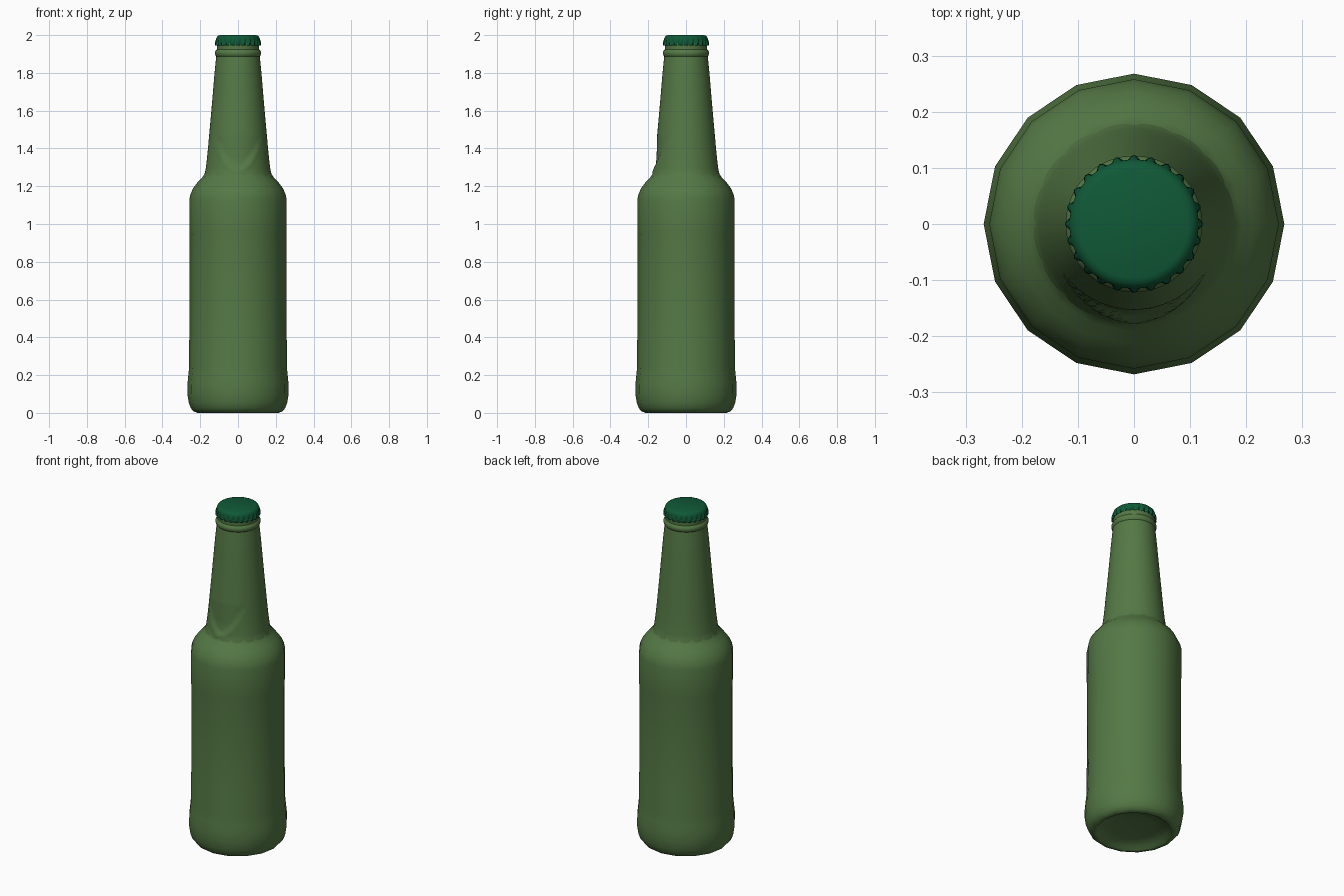
import bpy, bmesh, math

if "Cube" in bpy.data.objects:
    bpy.data.objects.remove(bpy.data.objects["Cube"])

def material(name, rgb):
    m = bpy.data.materials.new(name)
    m.diffuse_color = (*rgb, 1)
    m.use_nodes = True
    m.node_tree.nodes["Principled BSDF"].inputs["Base Color"].default_value = m.diffuse_color
    return m

glass = material("green_glass", (0.09, 0.19, 0.06))
cap_green = material("dark_green", (0.005, 0.1, 0.038))

def lathe(name, profile, sides, mat, shape=None):
    """Spin (radius, z) points round z; shape(r, z, angle) may alter the radius."""
    bm = bmesh.new()
    rings = []
    for r, z in profile:
        ring = []
        for i in range(sides):
            a = 2 * math.pi * i / sides
            q = shape(r, z, a) if shape else r
            ring.append(bm.verts.new((q * math.cos(a), q * math.sin(a), z)))
        rings.append(ring)
    for low, high in zip(rings, rings[1:]):
        for i in range(sides):
            j = (i + 1) % sides
            bm.faces.new((low[i], low[j], high[j], high[i]))
    bmesh.ops.remove_doubles(bm, verts=bm.verts, dist=1e-5)
    bmesh.ops.recalc_face_normals(bm, faces=bm.faces)
    me = bpy.data.meshes.new(name)
    bm.to_mesh(me)
    bm.free()
    ob = bpy.data.objects.new(name, me)
    bpy.context.collection.objects.link(ob)
    me.materials.append(mat)
    bpy.ops.object.select_all(action='DESELECT')
    ob.select_set(True)
    bpy.context.view_layer.objects.active = ob
    bpy.ops.object.shade_smooth_by_angle(angle=math.radians(40))
    return ob

def resample(points, step):
    out = [points[0]]
    for (r0, z0), (r1, z1) in zip(points, points[1:]):
        n = max(1, round((z1 - z0) / step))
        out += [(r0 + (r1 - r0) * k / n, z0 + (z1 - z0) * k / n) for k in range(1, n + 1)]
    return out

# Body: hollow base, bulged foot, straight label area and shoulder
lathe("bottle_body", [
    (0, 0.035), (0.12, 0.03), (0.19, 0.018), (0.205, 0.003), (0.215, 0),
    (0.235, 0.008), (0.25, 0.025), (0.261, 0.055), (0.268, 0.1), (0.268, 0.15),
    (0.263, 0.2), (0.259, 0.24), (0.258, 0.4), (0.256, 0.42), (0.256, 0.94),
    (0.258, 0.96), (0.258, 1.13), (0.251, 1.16), (0.237, 1.19), (0.215, 1.22),
    (0.192, 1.243), (0.18, 1.26), (0.172, 1.28)], 16, glass)

# Neck with a shallow U-shaped relief on its front
def neck_relief(r, z, a):
    x, y = r * math.cos(a), r * math.sin(a)
    if y > 0:
        return r
    d = z - (1.28 + 0.15 * (x / 0.115) ** 2)
    fade = max(0, min(1, (1.47 - z) / 0.12))
    dent = 0.008 * max(0, min(1, d / 0.025)) * fade
    ridge = 0.004 * math.exp(-(d / 0.012) ** 2) * fade
    return r - dent + ridge

neck = [(0.181, 1.25), (0.172, 1.285), (0.165, 1.34), (0.159, 1.4), (0.141, 1.6),
        (0.124, 1.8), (0.115, 1.89)]
lathe("neck", resample(neck, 0.012), 64, glass, neck_relief)

# Ring and mouth below the cap
lathe("neck_ring", [
    (0.113, 1.885), (0.118, 1.89), (0.122, 1.9), (0.122, 1.91), (0.117, 1.919),
    (0.112, 1.924), (0.112, 1.94), (0.114, 1.955), (0.108, 1.965), (0, 1.965)], 32, glass)

# Crimped cap
def crimp(r, z, a):
    depth = 0.005 * max(0, min(1, (1.982 - z) / 0.02))
    return r + depth * math.cos(24 * a)

lathe("crown_cap", [
    (0.108, 1.95), (0.117, 1.945), (0.118, 1.95), (0.117, 1.962), (0.116, 1.974),
    (0.115, 1.982), (0.112, 1.99), (0.106, 1.996), (0.097, 2.0), (0, 2.0)],
    144, cap_green, crimp)
